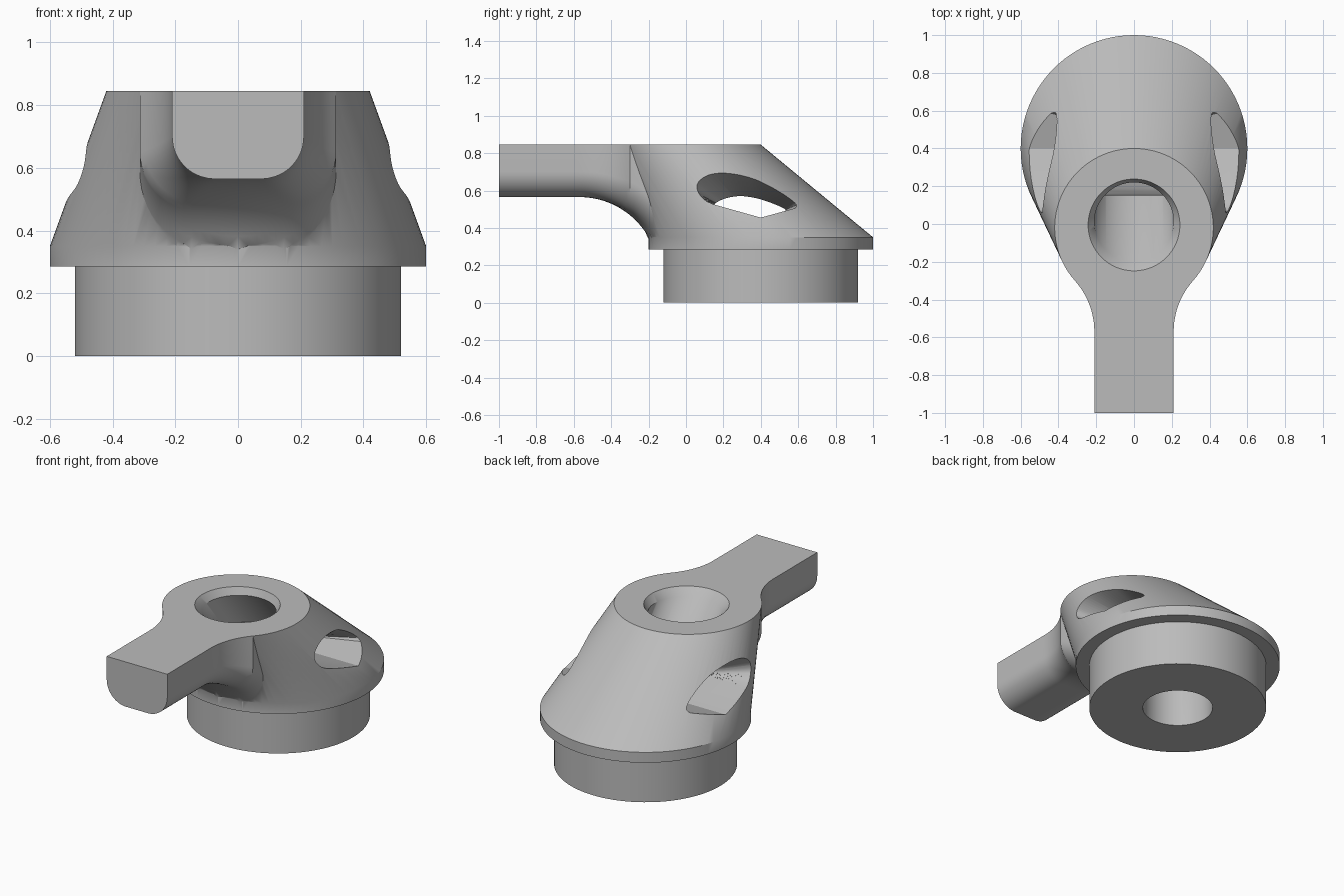
import bpy
import math

cube = bpy.data.objects.get("Cube")
if cube:
    bpy.data.objects.remove(cube, do_unlink=True)

grey = bpy.data.materials.new("plain_grey")
grey.use_nodes = True
GREY = (0.5, 0.5, 0.5, 1)
grey.diffuse_color = GREY
grey.node_tree.nodes["Principled BSDF"].inputs["Base Color"].default_value = GREY


def loft(name, rings):
    """Skin a closed solid through rings with equal point counts."""
    n = len(rings[0])
    verts = [p for ring in rings for p in ring]
    faces = [(k * n + i, k * n + (i + 1) % n, (k + 1) * n + (i + 1) % n, (k + 1) * n + i)
             for k in range(len(rings) - 1) for i in range(n)]
    faces += [tuple(reversed(range(n))), tuple(range(len(verts) - n, len(verts)))]
    mesh = bpy.data.meshes.new(name)
    mesh.from_pydata(verts, [], faces)
    mesh.materials.append(grey)
    obj = bpy.data.objects.new(name, mesh)
    bpy.context.collection.objects.link(obj)
    bpy.ops.object.select_all(action='DESELECT')
    obj.select_set(True)
    bpy.context.view_layer.objects.active = obj
    bpy.ops.object.mode_set(mode='EDIT')
    bpy.ops.mesh.select_all(action='SELECT')
    bpy.ops.mesh.normals_make_consistent(inside=False)
    bpy.ops.object.mode_set(mode='OBJECT')
    return obj


def circles(specs, n=96):
    """Horizontal circles from (centre y, z, radius)."""
    return [[(r * math.cos(2 * math.pi * i / n), cy + r * math.sin(2 * math.pi * i / n), z)
             for i in range(n)] for cy, z, r in specs]


def combine(target, other, operation):
    mod = target.modifiers.new(operation, 'BOOLEAN')
    mod.operation = operation
    mod.solver = 'EXACT'
    mod.object = other
    bpy.ops.object.select_all(action='DESELECT')
    target.select_set(True)
    bpy.context.view_layer.objects.active = target
    bpy.ops.object.modifier_apply(modifier=mod.name)
    bpy.data.objects.remove(other, do_unlink=True)


# Round base, flange and leaning cone
TOP = 0.845
body = loft("angled_housing", circles([
    (0.4, 0, 0.52), (0.4, 0.285, 0.52), (0.4, 0.285, 0.6), (0.4, 0.35, 0.6),
    (-0.02, TOP, 0.42)]))


# Handle with flared neck and filleted underside
def half_width(y):
    y = min(max(y, -0.57), -0.3)
    return 0.21 + 0.405 - math.sqrt(0.405 ** 2 - (y + 0.57) ** 2)


def underside(x, y, w):
    d = min(math.hypot(x, y - 0.4) - 0.6, 0.37)
    fillet = 0.139 + math.sqrt(0.426 ** 2 - (0.37 - d) ** 2) if d > 0 else 0.34
    radius = 0.135
    over = max(0, abs(x) - (w - radius))
    return fillet + radius - math.sqrt(max(0, radius ** 2 - over ** 2))


def handle_ring(y, n=32):
    w = half_width(y)
    ring = [(w, y, TOP), (-w, y, TOP)]
    for i in range(n + 1):
        x = -w * math.cos(math.pi * i / n)
        ring.append((x, y, underside(x, y, w)))
    return ring


stations = [-1] + [-0.6 + 0.02 * i for i in range(29)]
handle = loft("handle", [handle_ring(y) for y in stations])
combine(body, handle, 'UNION')

# Leaning bore with countersunk mouth, upright through the base
bore = loft("bore_cutter", circles([
    (0.4, -0.05, 0.205), (0.4, 0.33, 0.205), (0.01, 0.8, 0.21),
    (-0.005, TOP, 0.243), (-0.005, 0.9, 0.243)]))
combine(body, bore, 'DIFFERENCE')

# Side windows that narrow toward the bore, with a shallow V floor
outer = [(0.4, 0.455), (0.6, 0.51), (0.61, 0.54), (0.55, 0.595), (0.45, 0.655),
         (0.35, 0.695), (0.22, 0.71), (0.12, 0.695), (0.06, 0.65), (0.06, 0.6),
         (0.1, 0.55), (0.15, 0.525)]
inner = [(0.4, 0.455), (0.53, 0.49), (0.53, 0.5), (0.49, 0.52), (0.43, 0.543),
         (0.37, 0.56), (0.3, 0.57), (0.24, 0.565), (0.19, 0.55), (0.165, 0.537),
         (0.155, 0.53), (0.15, 0.525)]


def smooth_profile(points, steps=5):
    """Round the profile with a spline, keeping the floor straight."""
    out, n = [points[0]], len(points)
    for i in range(1, n - 1):
        a, b, c, d = (points[max(1, min(n - 1, i + k))] for k in (-1, 0, 1, 2))
        for s in range(steps):
            t = s / steps
            out.append(tuple(
                0.5 * (2 * q + (r - p) * t + (2 * p - 5 * q + 4 * r - u) * t * t
                       + (3 * q - p - 3 * r + u) * t ** 3)
                for p, q, r, u in zip(a, b, c, d)))
    return out + [points[-1]]


outer, inner = smooth_profile(outer), smooth_profile(inner)
sections = [(-0.7, outer), (-0.5, outer), (-0.2, inner), (0.2, inner), (0.5, outer), (0.7, outer)]
window = loft("window_cutter", [[(x, y, z) for y, z in prof] for x, prof in sections])
combine(body, window, 'DIFFERENCE')

# Crisp edges, smooth curves
bpy.ops.object.select_all(action='DESELECT')
body.select_set(True)
bpy.context.view_layer.objects.active = body
bpy.ops.object.shade_smooth_by_angle(angle=math.radians(30))
